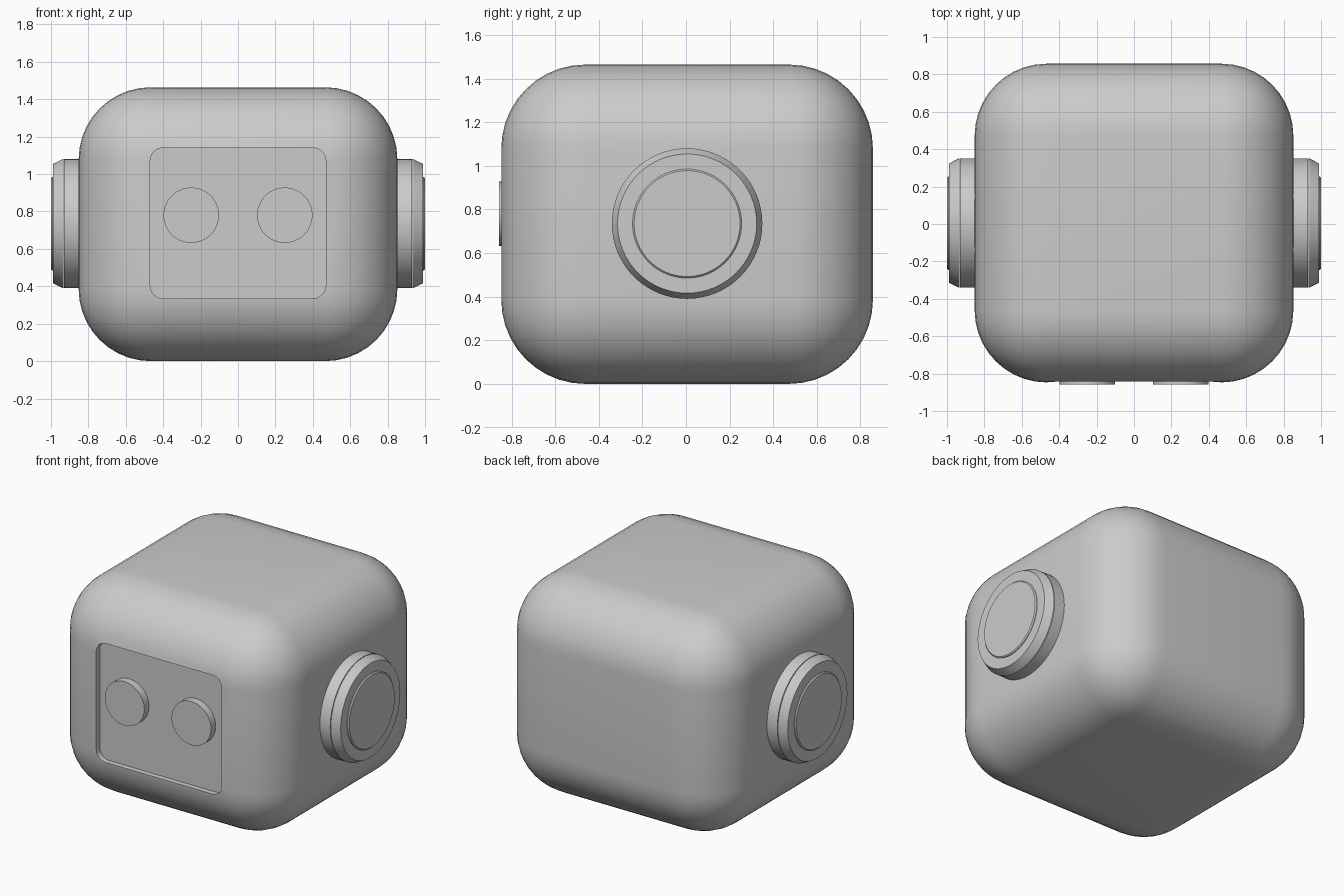
import bpy, bmesh, math
from mathutils import Matrix

if "Cube" in bpy.data.objects:
    bpy.data.objects.remove(bpy.data.objects["Cube"])

CY = 0.005      # body centre in y
EAR_Z = 0.735   # ear axis height


def finish(name, bm):
    bmesh.ops.recalc_face_normals(bm, faces=bm.faces)
    mesh = bpy.data.meshes.new(name)
    bm.to_mesh(mesh)
    bm.free()
    obj = bpy.data.objects.new(name, mesh)
    bpy.context.collection.objects.link(obj)
    return obj


def smooth(obj, angle=30):
    bpy.ops.object.select_all(action='DESELECT')
    obj.select_set(True)
    bpy.context.view_layer.objects.active = obj
    bpy.ops.object.shade_smooth_by_angle(angle=math.radians(angle))


def rounded_box(name, size, centre, radius, segments, edge_test=lambda e: True):
    bm = bmesh.new()
    bmesh.ops.create_cube(bm, size=1)
    bmesh.ops.scale(bm, vec=size, verts=bm.verts)
    bmesh.ops.translate(bm, vec=centre, verts=bm.verts)
    edges = [e for e in bm.edges if edge_test(e)]
    bmesh.ops.bevel(bm, geom=edges, offset=radius, segments=segments,
                    profile=0.5, affect='EDGES')
    return finish(name, bm)


def lathe(name, profile, matrix, n=64):
    """Closed solid of (radius, height) rings about z, then moved by matrix."""
    bm = bmesh.new()
    rings = [[bm.verts.new((r * math.cos(2 * math.pi * i / n),
                            r * math.sin(2 * math.pi * i / n), h)) for i in range(n)]
             for r, h in profile]
    for a, b in zip(rings, rings[1:]):
        for i in range(n):
            j = (i + 1) % n
            bm.faces.new((a[i], a[j], b[j], b[i]))
    bm.faces.new(rings[0][::-1])
    bm.faces.new(rings[-1])
    bmesh.ops.transform(bm, matrix=matrix, verts=bm.verts)
    obj = finish(name, bm)
    smooth(obj, 20)
    return obj


# Head shell with soft corners
head = rounded_box("head_shell", (1.704, 1.704, 1.464), (0, CY, 0.732), 0.385, 10)

# Recessed face panel
cutter = rounded_box("face_recess_cutter", (0.94, 0.24, 0.805), (0, -0.927, 0.7375), 0.07, 6,
                     lambda e: abs(e.verts[0].co.y - e.verts[1].co.y) > 0.1)
cutter.hide_render = True
mod = head.modifiers.new("face_recess", 'BOOLEAN')
mod.operation = 'DIFFERENCE'
mod.solver = 'EXACT'
mod.object = cutter
bpy.context.view_layer.objects.active = head
bpy.ops.object.modifier_apply(modifier=mod.name)
bpy.data.objects.remove(cutter)
smooth(head)

for side, label in ((-1, "left"), (1, "right")):
    # Eye discs
    to_front = Matrix.Translation((side * 0.25, 0, 0.78)) @ Matrix.Rotation(math.pi / 2, 4, 'X')
    lathe(label + "_eye", [(0.148, 0.80), (0.148, 0.857)], to_front)

    # Ears: base ring, tapered cap and raised centre disc
    to_side = Matrix.Translation((0, CY, EAR_Z)) @ Matrix.Rotation(side * math.pi / 2, 4, 'Y')
    lathe(label + "_ear_base", [(0.345, 0.80), (0.345, 0.929)], to_side)
    lathe(label + "_ear_cap", [(0.345, 0.934), (0.345, 0.938), (0.319, 0.989)], to_side)
    lathe(label + "_ear_disc", [(0.25, 0.98), (0.25, 0.993), (0.243, 1.0)], to_side)
